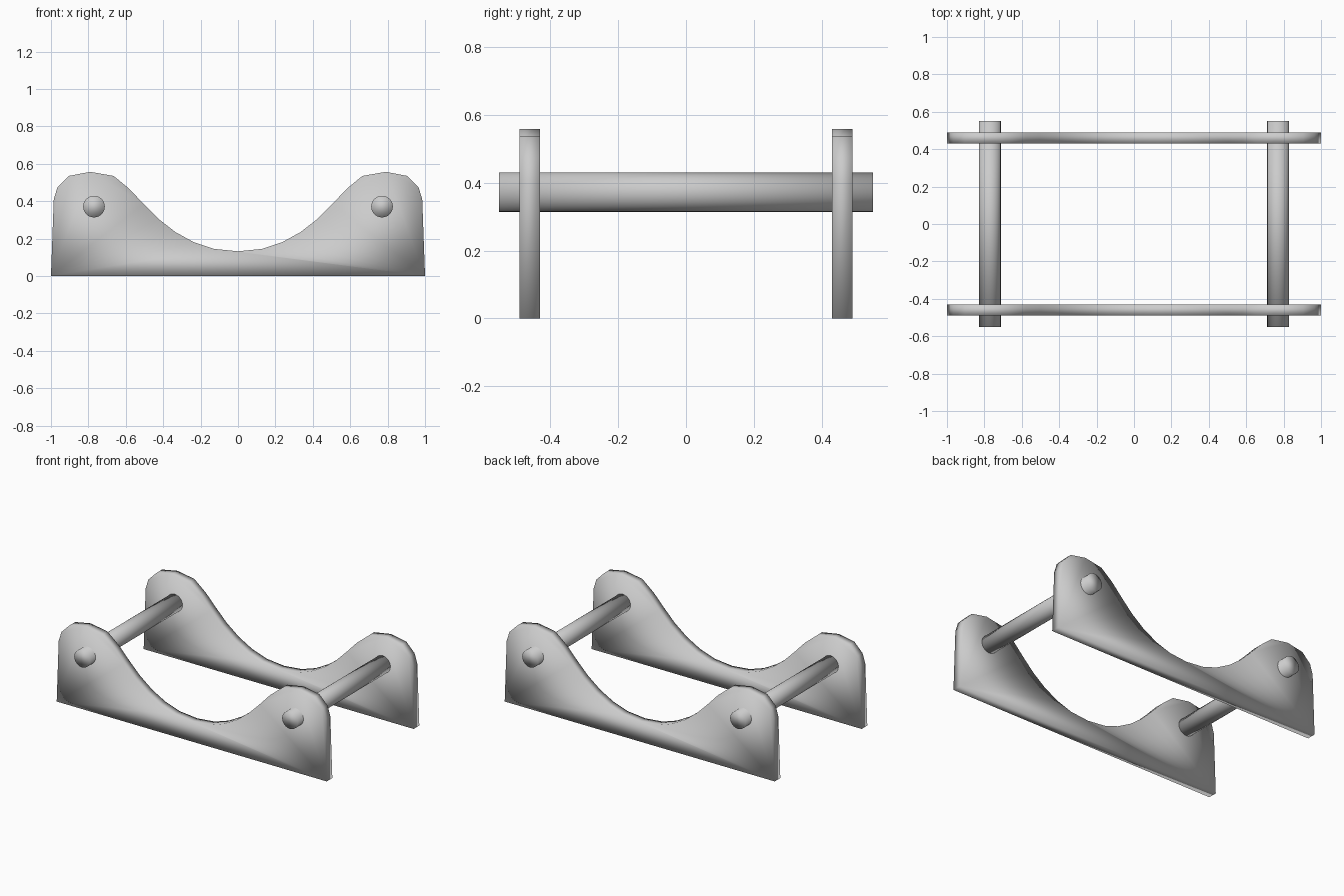
import bpy, bmesh, math

if "Cube" in bpy.data.objects:
    bpy.data.objects.remove(bpy.data.objects["Cube"], do_unlink=True)

GREY = (0.6, 0.6, 0.6, 1)
mat = bpy.data.materials.new("plain grey")
mat.use_nodes = True
mat.diffuse_color = GREY
mat.node_tree.nodes["Principled BSDF"].inputs["Base Color"].default_value = GREY


def finish(name, bm):
    """Turn a bmesh into a fully smooth-shaded object."""
    bmesh.ops.recalc_face_normals(bm, faces=bm.faces)
    for face in bm.faces:
        face.smooth = True
    mesh = bpy.data.meshes.new(name)
    bm.to_mesh(mesh)
    bm.free()
    mesh.materials.append(mat)
    obj = bpy.data.objects.new(name, mesh)
    bpy.context.collection.objects.link(obj)
    return obj


# Half outline of a side panel, from the bottom corner to the middle of the dip
HALF = [(1, 0), (0.985, 0.41), (0.965, 0.475), (0.905, 0.535), (0.79, 0.557),
        (0.665, 0.535), (0.58, 0.465), (0.505, 0.385), (0.425, 0.305),
        (0.335, 0.235), (0.235, 0.18), (0.13, 0.145), (0, 0.132)]
OUTLINE = HALF + [(-x, z) for x, z in reversed(HALF[:-1])]


def panel(name, y, thickness=0.06):
    bm = bmesh.new()
    verts = [bm.verts.new((x, y - thickness / 2, z)) for x, z in OUTLINE]
    face = bm.faces.new(verts)
    side = bmesh.ops.extrude_face_region(bm, geom=[face])
    moved = [v for v in side["geom"] if isinstance(v, bmesh.types.BMVert)]
    bmesh.ops.translate(bm, verts=moved, vec=(0, thickness, 0))
    return finish(name, bm)


def rod(name, x):
    bm = bmesh.new()
    bmesh.ops.create_cone(bm, cap_ends=True, segments=24, radius1=0.058,
                          radius2=0.058, depth=1.1)
    obj = finish(name, bm)
    obj.rotation_euler.x = math.pi / 2
    obj.location = (x, 0, 0.371)
    return obj


# Side panels and the two cross rods
panel("front_panel", -0.46)
panel("back_panel", 0.46)
rod("left_rod", 0.77)
rod("right_rod", -0.77)
